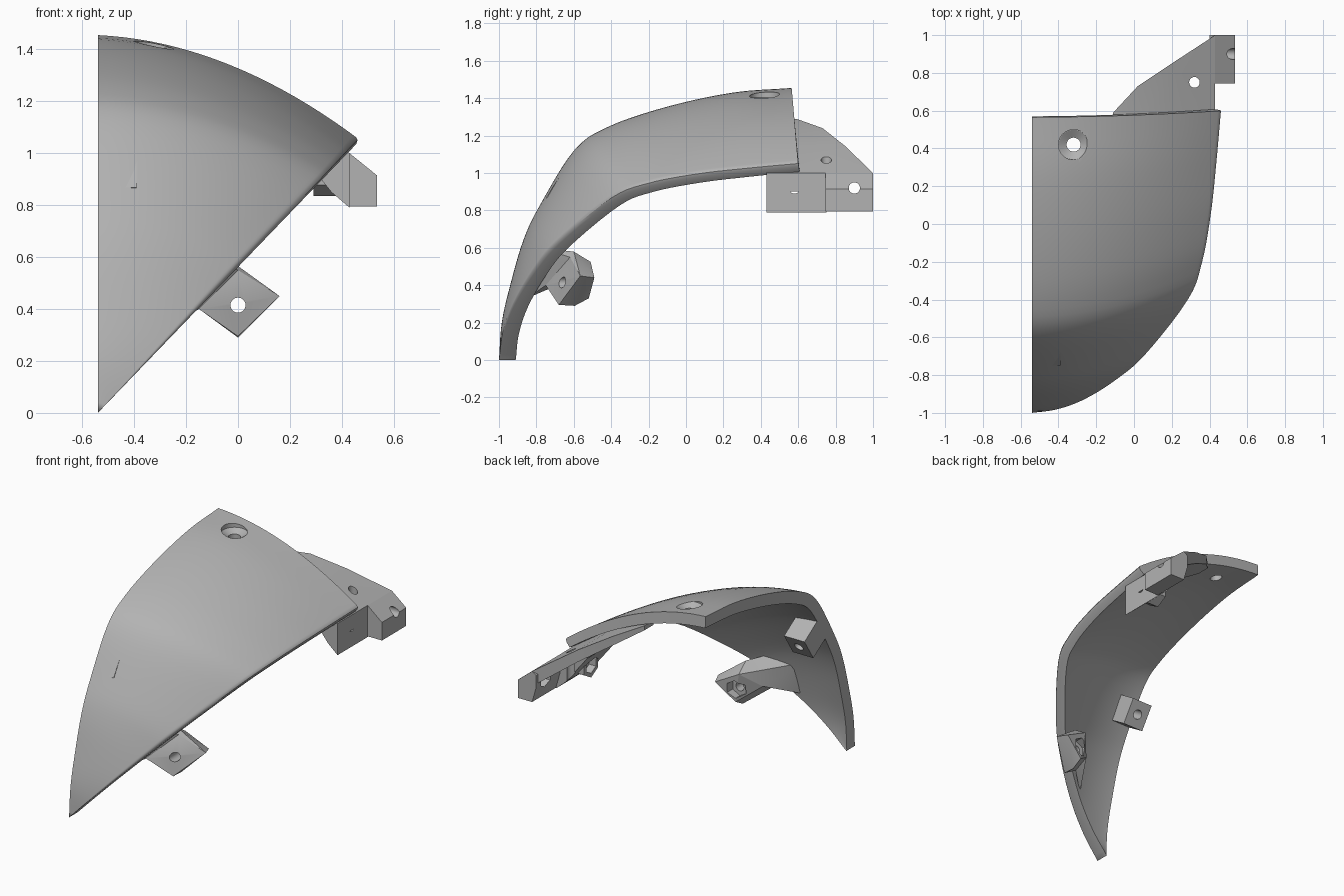
import bpy, bmesh, math
from mathutils import Vector, Matrix

cube = bpy.data.objects.get("Cube")
if cube:
    bpy.data.objects.remove(cube, do_unlink=True)

grey = bpy.data.materials.new("plain_grey")
grey.use_nodes = True
GREY = (0.45, 0.45, 0.45, 1)
grey.diffuse_color = GREY
grey.node_tree.nodes["Principled BSDF"].inputs["Base Color"].default_value = GREY
grey.node_tree.nodes["Principled BSDF"].inputs["Roughness"].default_value = 0.6


def finish(bm, name):
    bmesh.ops.recalc_face_normals(bm, faces=bm.faces)
    me = bpy.data.meshes.new(name)
    bm.to_mesh(me)
    bm.free()
    me.materials.append(grey)
    ob = bpy.data.objects.new(name, me)
    bpy.context.collection.objects.link(ob)
    return ob


def activate(ob):
    bpy.ops.object.select_all(action='DESELECT')
    ob.select_set(True)
    bpy.context.view_layer.objects.active = ob


def rod(name, a, b, r, sides=24, r2=None):
    """Cylinder, cone or hexagonal bar from point a to point b."""
    a, b = Vector(a), Vector(b)
    d = b - a
    m = Matrix.Translation((a + b) / 2) @ d.to_track_quat('Z', 'Y').to_matrix().to_4x4()
    bm = bmesh.new()
    bmesh.ops.create_cone(bm, cap_ends=True, segments=sides, radius1=r,
                          radius2=r if r2 is None else r2, depth=d.length, matrix=m)
    return finish(bm, name)


def cut(targets, cutters):
    for c in cutters:
        c.hide_render = True
        for ob in targets:
            activate(ob)
            mod = ob.modifiers.new("cut", 'BOOLEAN')
            mod.operation, mod.object, mod.solver = 'DIFFERENCE', c, 'EXACT'
            bpy.ops.object.modifier_apply(modifier=mod.name)
        bpy.data.objects.remove(c, do_unlink=True)


def hull(name, pts):
    bm = bmesh.new()
    for p in pts:
        bm.verts.new(p)
    res = bmesh.ops.convex_hull(bm, input=bm.verts)
    junk = [g for g in res["geom_interior"] if isinstance(g, bmesh.types.BMVert)]
    bmesh.ops.delete(bm, geom=junk, context='VERTS')
    bmesh.ops.dissolve_limit(bm, angle_limit=0.02, verts=bm.verts, edges=bm.edges)
    return finish(bm, name)


def prism_y(name, profile, y0, y1):
    """Extrude an x-z outline along y."""
    bm = bmesh.new()
    f = bm.faces.new([bm.verts.new((x, y0, z)) for x, z in profile])
    ext = bmesh.ops.extrude_face_region(bm, geom=[f])
    bmesh.ops.translate(bm, vec=(0, y1 - y0, 0),
                        verts=[v for v in ext["geom"] if isinstance(v, bmesh.types.BMVert)])
    return finish(bm, name)


def spline(pts, steps=5):
    """Catmull-Rom curve through the 2D points."""
    p = [Vector(q) for q in pts]
    p = [2 * p[0] - p[1]] + p + [2 * p[-1] - p[-2]]
    out = []
    for i in range(1, len(p) - 2):
        a, b, c, d = p[i - 1:i + 3]
        for k in range(steps):
            t = k / steps
            out.append(0.5 * (2 * b + (c - a) * t + (2 * a - 5 * b + 4 * c - d) * t * t
                              + (3 * b - a - 3 * c + d) * t ** 3))
    return out + [p[-2]]


def offset(curve, t0, t1):
    """Shift a curve to its inner side, thickness going from t0 to t1."""
    n = len(curve) - 1
    out = []
    for i, q in enumerate(curve):
        t = (curve[min(i + 1, n)] - curve[max(i - 1, 0)]).normalized()
        out.append(q + Vector((t.y, -t.x)) * (t0 + (t1 - t0) * i / n))
    return out


# Shell: straight-side profile (y, z) and slanted-side edge (x, y)
X0, SLOPE = -0.54, 1.04
K = math.hypot(1, SLOPE)
side = spline([(-1, 0), (-.985, .2), (-.94, .4), (-.87, .64), (-.78, .83), (-.595, 1.125),
               (-.41, 1.25), (-.1, 1.355), (.25, 1.43), (.565, 1.455)])
rim_xy = [(-.54, -1), (-.4, -.98), (-.25, -.925), (-.08, -.82), (.07, -.69), (.295, -.4),
          (.37, -.2), (.417, .06), (.445, .32), (.47, .6)]
# the slanted edge lies in a tilted plane, so it is handled as (y, distance up the slope)
rim = spline([(y, (x - X0) * K) for x, y in rim_xy])
side_in, rim_in = offset(side, .085, .075), offset(rim, .09, .06)
# cross positions, with extra columns for the rounded edge on the slanted side
COLS = [j / 20 for j in range(20)] + [.962, .974, .985, .994, 1]
NU = len(COLS) - 1


def skin(left, right):
    rows = []
    for l, r in zip(left, right):
        a = Vector((X0, l.x, max(l.y, 0)))
        s = max(r.y, 0)
        c = Vector((X0 + s / K, r.x, s * SLOPE / K))
        m = a.lerp(c, .06)
        m.x = (a.x + c.x) / 2
        rows.append([a * (1 - t) ** 2 + m * 2 * t * (1 - t) + c * t * t for t in COLS])
    return rows


outer_pts, inner_pts = skin(side, rim), skin(side_in, rim_in)
for o_row, i_row in zip(outer_pts, inner_pts):
    end = o_row[-1].copy()
    rad = min(.022, .038 * (end - o_row[0]).length)
    for j in range(NU + 1):
        d = (end - o_row[j]).length
        if d < rad:
            sink = rad - math.sqrt(rad * rad - (rad - d) ** 2)
            o_row[j] = o_row[j] + (i_row[j] - o_row[j]).normalized() * sink

bm = bmesh.new()
outer, inner = [[[bm.verts.new(p) for p in row] for row in grid]
                for grid in (outer_pts, inner_pts)]
NV = len(outer) - 1
for i in range(NV):
    for j in range(NU):
        for g in (outer, inner):
            bm.faces.new((g[i][j], g[i][j + 1], g[i + 1][j + 1], g[i + 1][j]))
    for j in (0, NU):
        bm.faces.new((outer[i][j], outer[i + 1][j], inner[i + 1][j], inner[i][j]))
for i in (0, NV):
    for j in range(NU):
        bm.faces.new((outer[i][j], outer[i][j + 1], inner[i][j + 1], inner[i][j]))
bmesh.ops.remove_doubles(bm, verts=bm.verts, dist=0.0003)
shell = finish(bm, "shell_panel")

# Countersunk screw hole near the top
hx, hy = -.32, .42
cut([shell], [rod("recess", (hx, hy, 1.405), (hx, hy, 1.6), .08, 32),
              rod("sink", (hx, hy, 1.38), (hx, hy, 1.406), .04, 32, .08),
              rod("bore", (hx, hy, 1.2), (hx, hy, 1.5), .037)])

# Rear bracket: sloping plate that thickens towards two end blocks
bm = bmesh.new()
rows = []
for x, z, yb, th in ((-.11, 1.29, .59, .03), (.02, 1.24, .73, .06),
                     (.2, 1.145, .85, .08), (.43, 1.0, 1.0, .1)):
    rows.append([bm.verts.new(p) for p in ((x, .5, z), (x, yb, z), (x, yb, z - th),
                                           (x, .5, z - th))])
for a, b in zip(rows, rows[1:]):
    for k in range(4):
        bm.faces.new((a[k], a[(k + 1) % 4], b[(k + 1) % 4], b[k]))
bm.faces.new(rows[0])
bm.faces.new(rows[-1])
plate = finish(bm, "rear_bracket_plate")
inner_block = prism_y("rear_bracket_inner_block",
                      [(.43, .79), (.43, 1.0), (.2, 1.13), (.2, 1.05), (.36, .85)], .43, .75)
outer_block = prism_y("rear_bracket_outer_block",
                      [(.535, .795), (.535, .915), (.43, 1.0), (.4, .98),
                       (.4, .9), (.43, .795)], .745, 1.0)
boss = rod("rear_bracket_nut_boss", (.29, .58, .92), (.41, .58, .92), .085, 6)
rear = [plate, inner_block, outer_block, boss]
cut(rear, [rod("bore", (.32, .75, .8), (.32, .75, 1.3), .028)])
cut([inner_block, boss], [rod("bore", (.1, .58, .92), (.6, .58, .92), .03),
                          rod("nut", (.1, .58, .92), (.34, .58, .92), .057, 6)])
cut([outer_block, plate], [rod("bore", (.2, .9, .92), (.7, .9, .92), .03),
                           rod("nut", (.2, .9, .92), (.45, .9, .92), .057, 6)])

# Lower bracket: slanted tab, and a wedge joining it to the shell
tab = [Vector(p) for p in ((-.15, -.75, .4), (0, -.68, .295), (.16, -.565, .45), (0, -.62, .55))]
tab_back = [Vector(p) for p in ((0, -.595, .29), (0, -.52, .33), (.13, -.49, .44),
                                (-.03, -.51, .525), (-.02, -.6, .58), (-.13, -.62, .43))]
lower = hull("lower_bracket_tab", tab + tab_back)
wedge = hull("lower_bracket_wedge",
             [tab[0], tab[3]] + tab_back[3:] +
             [Vector(p) for p in ((-.27, -.85, .33), (-.3, -.85, .55), (-.14, -.78, .6))])
mid = Vector((0, -.655, .415))
cut([lower, wedge], [rod("bore", mid - Vector((0, .3, 0)), mid + Vector((0, .5, 0)), .029),
                     rod("nut", mid + Vector((0, .09, 0)), mid + Vector((0, .5, 0)), .06, 6)])

# Small drilled block standing on the inside near the straight side
turn = Matrix.Translation((-.465, -.61, .88)) @ Matrix.Rotation(math.radians(-33), 4, 'X')
bm = bmesh.new()
bmesh.ops.create_cube(bm, size=1, matrix=turn @ Matrix.Diagonal((.15, .22, .17, 1)))
block = finish(bm, "side_block")
cut([block], [rod("bore", turn @ Vector((0, -.03, 0)), turn @ Vector((0, .3, 0)), .03)])

for ob in rear + [shell, lower, wedge, block]:
    activate(ob)
    bpy.ops.object.shade_smooth_by_angle(angle=math.radians(30))
